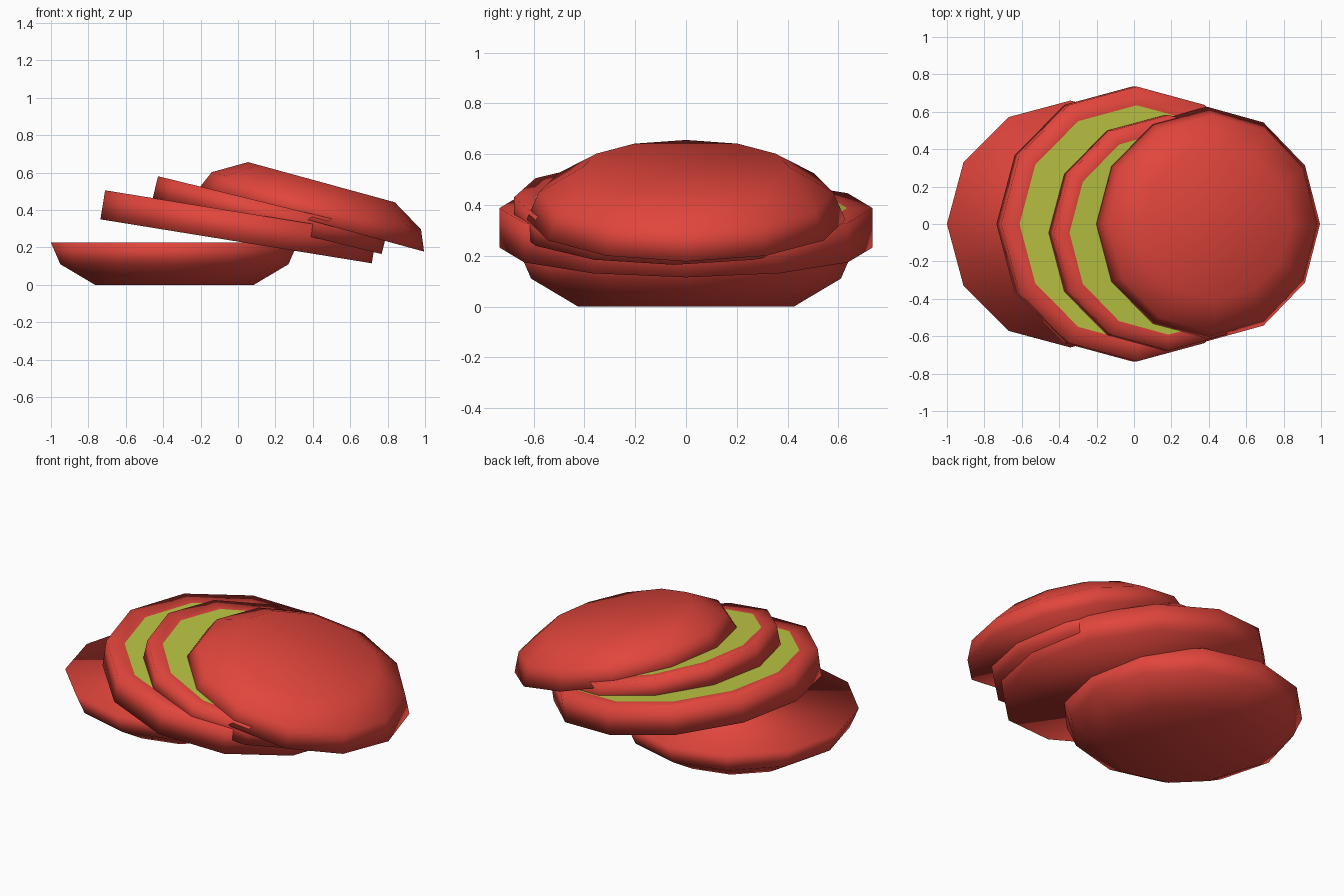
import bpy, bmesh
from math import cos, sin, pi, radians
from mathutils import Matrix

if "Cube" in bpy.data.objects:
    bpy.data.objects.remove(bpy.data.objects["Cube"])

SIDES = 12


def material(name, rgb):
    m = bpy.data.materials.new(name)
    m.diffuse_color = (*rgb, 1)
    m.use_nodes = True
    m.node_tree.nodes["Principled BSDF"].inputs["Base Color"].default_value = m.diffuse_color
    return m


skin = material("tomato_skin", (0.75, 0.06, 0.045))
pulp = material("tomato_pulp", (0.50, 0.56, 0.055))


def lathe(name, profile, centre, tilt=0, pulp_top=False):
    """Capped 12-sided solid from (radius, height) pairs, bottom to top, tilted about y."""
    bm = bmesh.new()
    rings = [[bm.verts.new((r * cos(2 * pi * i / SIDES), r * sin(2 * pi * i / SIDES), h))
              for i in range(SIDES)] for r, h in profile]
    for low, high in zip(rings, rings[1:]):
        for i in range(SIDES):
            j = (i + 1) % SIDES
            bm.faces.new((low[i], low[j], high[j], high[i]))
    bm.faces.new(rings[0][::-1])
    top = bm.faces.new(rings[-1])
    if pulp_top:
        top.material_index = 1
    for f in bm.faces:
        f.smooth = True
    bm.transform(Matrix.Translation(centre) @ Matrix.Rotation(radians(tilt), 4, 'Y'))
    me = bpy.data.meshes.new(name)
    bm.to_mesh(me)
    bm.free()
    me.materials.append(skin)
    me.materials.append(pulp)
    ob = bpy.data.objects.new(name, me)
    bpy.context.collection.objects.link(ob)
    return ob


# Rounded end pieces: the bottom one lies flat, the top one leans on the slices
lathe("bottom_end", [(0.425, 0), (0.61, 0.11), (0.66, 0.225)], (-0.34, 0, 0))
lathe("top_end", [(0.627, 0), (0.58, 0.11), (0.407, 0.213)], (0.39, 0, 0.343), 15.3)

# Middle slices with a pulp face inset in the skin
lathe("large_slice", [(0.735, 0), (0.735, 0.157), (0.635, 0.157)],
      (-0.01, 0, 0.2325), 9.2, True)
lathe("small_slice", [(0.63, 0), (0.63, 0.12), (0.545, 0.12)],
      (0.156, -0.047, 0.314), 13.75, True)
